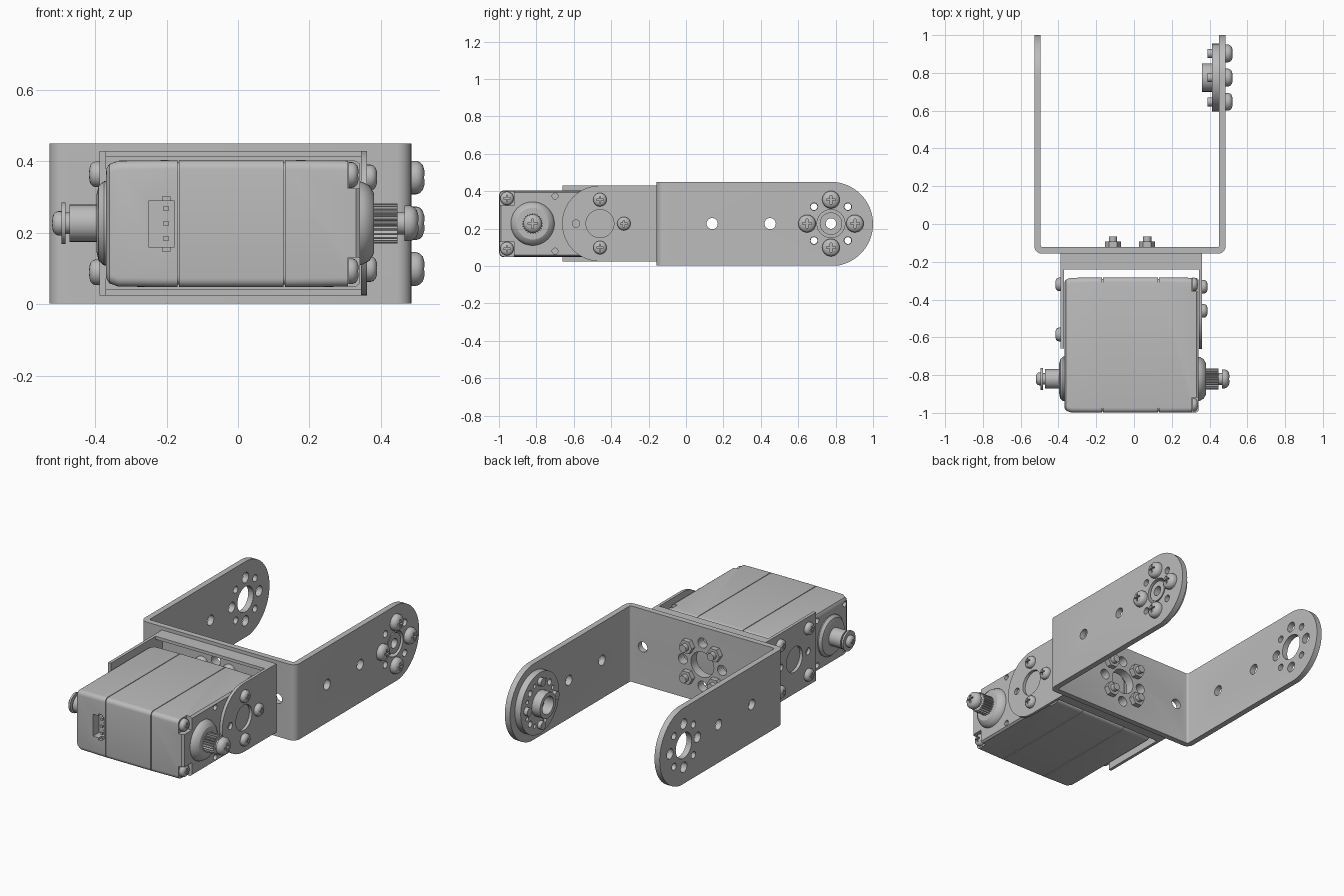
import bpy, bmesh
from math import cos, sin, pi, radians

if "Cube" in bpy.data.objects:
    bpy.data.objects.remove(bpy.data.objects["Cube"])

grey = bpy.data.materials.new("plain_grey")
grey.use_nodes = True
GREY = (0.5, 0.5, 0.5, 1)
grey.diffuse_color = GREY
grey.node_tree.nodes["Principled BSDF"].inputs["Base Color"].default_value = GREY

MID = 0.227          # height of the centre line
CX = -0.021          # middle of the large bracket
HORN = (0.775, MID)  # horn axis (y, z)
SHAFT = (-0.82, MID)  # servo axis (y, z)
MOUNT = (-0.46, MID)  # small bracket hole pattern (y, z)


def place(axis, u, v, w):
    return {"X": (w, u, v), "Y": (u, w, v), "Z": (u, v, w)}[axis]


def skin(name, rings):
    """Join equal-length rings of points with quads and cap both ends."""
    bm = bmesh.new()
    rows = [[bm.verts.new(p) for p in ring] for ring in rings]
    n = len(rows[0])
    for a, b in zip(rows, rows[1:]):
        for i in range(n):
            j = (i + 1) % n
            bm.faces.new((a[i], a[j], b[j], b[i]))
    bm.faces.new(rows[0])
    bm.faces.new(rows[-1])
    bmesh.ops.recalc_face_normals(bm, faces=bm.faces)
    mesh = bpy.data.meshes.new(name)
    bm.to_mesh(mesh)
    bm.free()
    return add(name, mesh)


def add(name, mesh):
    if not mesh.materials:
        mesh.materials.append(grey)
    ob = bpy.data.objects.new(name, mesh)
    bpy.context.collection.objects.link(ob)
    smooth(mesh)
    return ob


def smooth(mesh):
    mesh.shade_smooth()
    mesh.set_sharp_from_angle(angle=radians(30))


def prism(name, pts, axis, lo, hi):
    return skin(name, [[place(axis, u, v, w) for u, v in pts] for w in (lo, hi)])


def box(name, x, y, z):
    return prism(name, [(x[0], y[0]), (x[1], y[0]), (x[1], y[1]), (x[0], y[1])], "Z", *z)


def arc(c, r, a0, a1, n):
    return [(c[0] + r * cos(radians(a0 + (a1 - a0) * i / n)),
             c[1] + r * sin(radians(a0 + (a1 - a0) * i / n))) for i in range(n + 1)]


def circle(c, r, n=32):
    return arc(c, r, 0, 360, n)[:-1]


def lathe(name, profile, axis, c, n=32):
    """Profile of (radius, position along the axis)."""
    return skin(name, [[place(axis, u, v, w) for u, v in circle(c, r, n)] for r, w in profile])


def rod(name, axis, c, r, lo, hi, n=32):
    return lathe(name, [(r, lo), (r, hi)], axis, c, n)


def boolean(ob, cutters, mode="DIFFERENCE"):
    for cutter in cutters:
        cutter.hide_render = True
        mod = ob.modifiers.new("cut", "BOOLEAN")
        mod.operation, mod.object, mod.solver = mode, cutter, "EXACT"
    bpy.context.view_layer.update()
    deps = bpy.context.evaluated_depsgraph_get()
    mesh = bpy.data.meshes.new_from_object(ob.evaluated_get(deps))
    ob.modifiers.clear()
    ob.data = mesh
    smooth(mesh)
    for cutter in cutters:
        bpy.data.objects.remove(cutter)
    return ob


def around(c, r, start, n=4):
    return [(c[0] + r * cos(radians(start + 360 * i / n)),
             c[1] + r * sin(radians(start + 360 * i / n))) for i in range(n)]


def holes(axis, lo, hi, spots):
    return [rod("hole", axis, c, r, lo, hi, 24) for c, r in spots]


def pattern(c):
    """Large hole with four medium holes and four small ones."""
    return ([(c, 0.075)] + [(p, 0.03) for p in around(c, 0.128, 0)]
            + [(p, 0.02) for p in around(c, 0.128, 45)])


# Master screw head with a cross recess, reused for every screw
master = lathe("screw_head", [(1, 0), (1, .3), (.92, .52), (.75, .68), (.45, .78), (.1, .8)], "Z", (0, 0), 24)
boolean(master, [box("slot", (-.5, .5), (-.1, .1), (.45, 1)), box("slot", (-.1, .1), (-.5, .5), (.45, 1))])
HEAD = master.data
bpy.data.objects.remove(master)
TURN = {"+X": (0, pi / 2, 0), "-X": (0, -pi / 2, 0), "-Y": (pi / 2, 0, 0)}


def screw(name, facing, c, r, base):
    ob = add(name, HEAD)
    ob.location = place(facing[1], c[0], c[1], base)
    ob.rotation_euler = TURN[facing]
    ob.scale = (r, r, r)


# Large bracket: bent U strip with rounded ends
L, R, BACK, T = -0.528, 0.485, -0.157, 0.034
outer = arc((L + .04, BACK + .04), .04, 180, 270, 6) + arc((R - .04, BACK + .04), .04, 270, 360, 6)
inner = arc((R - .045, BACK + .045), .011, 360, 270, 4) + arc((L + .045, BACK + .045), .011, 270, 180, 4)
large = prism("large_bracket", [(L, 1)] + outer + [(R, 1), (R - T, 1)] + inner + [(L + T, 1)], "Z", 0.002, 0.45)
shape = [(-0.3, -0.02), (-0.3, 0.5), (0.5, 0.5), (0.5, 0.45), (0.775, 0.45)]
shape += arc((0.775, 0.225), 0.225, 90, -90, 32) + [(0.5, 0), (0.5, -0.02)]
boolean(large, [prism("trim", shape, "X", -1, 1)], "INTERSECT")
boolean(large, holes("X", -1, 1, [((0.14, MID), .03), ((0.45, MID), .03)])
        + holes("X", -1, 0, pattern(HORN)) + holes("X", 0, 1, pattern(HORN))
        + holes("Y", -0.3, 0, pattern((CX, MID)) + [((CX - .39, MID), .03), ((CX + .39, MID), .03)]))

# Servo horn on the inside of the left arm
horn = lathe("servo_horn", [(.075, .36), (.075, .413), (.18, .413), (.18, R - T)], "X", HORN, 48)
boolean(horn, [rod("bore", "X", HORN, .052, .3, .42)] + holes("X", .42, .6, [(HORN, .028)])
        + holes("X", .3, .6, [(p, .018) for p in around(HORN, .128, 45)]
                + [(p, .012) for a in (22.5, 67.5) for p in around(HORN, .128, a)]))
collar = rod("horn_collar", "X", HORN, .06, .43, R - .005)
boolean(collar, holes("X", .3, .6, [(HORN, .028)]))
for p in around(HORN, .128, 0):
    screw("horn_screw", "+X", p, .047, R)
    rod("horn_screw_tip", "X", p, .024, .39, R, 16)

# Small bracket: shallow tray with one rounded and one square side arm
X0, X1, Z0, Z1, S = -0.388, 0.361, 0.025, 0.43, 0.018
web = box("small_bracket_web", (X0, X1), (BACK - .02, BACK), (Z0, Z1))
boolean(web, holes("Y", -0.3, 0, pattern((CX, MID))))
box("small_bracket_upper_flange", (X0, X1), (-.242, BACK), (Z1 - S, Z1))
box("small_bracket_lower_flange", (X0, X1), (-.242, BACK), (Z0, Z0 + S))
side = [(BACK, Z0), (BACK, Z1)] + arc((MOUNT[0], (Z0 + Z1) / 2), (Z1 - Z0) / 2, 90, 270, 32)
left_arm = prism("small_bracket_left_arm", side, "X", X1 - S + .001, X1)
boolean(left_arm, holes("X", .3, .4, [(MOUNT, .075), ((-.588, MID), .02)]))
right_arm = box("small_bracket_right_arm", (X0, X0 + S), (-.66, BACK), (Z0, Z1))
boolean(right_arm, holes("X", -.5, -.3, [(MOUNT, .075), ((-.588, MID), .02), ((-.332, MID), .02)]))
for p in around(MOUNT, .128, -90, 4)[:3]:
    screw("left_arm_screw", "+X", p, .036, X1)
for y in (-.32, -.585):
    for dz in (-.137, .137):
        screw("right_arm_screw", "-X", (y, MID + dz), .036, X0)

# Bolts joining the two brackets
for p in around((CX, MID), .128, 45):
    screw("joint_bolt_head", "-Y", p, .04, BACK - .02)
    rod("joint_bolt", "Y", p, .022, BACK - .02, -.067, 16)
    rod("joint_nut", "Y", p, .042, BACK + T, -.093, 6)


# Servo case: rounded box with a chamfered end and two seams
def section(x, inset, r=.025):
    y0, y1, z0, z1 = -1 + inset, -.282 - inset, .047 + inset, .405 - inset
    pts = []
    for i, c in enumerate([(y1 - r, z1 - r), (y0 + r, z1 - r), (y0 + r, z0 + r), (y1 - r, z0 + r)]):
        pts += arc(c, r, 90 * i, 90 * i + 90, 5)
    return [(x, y, z) for y, z in pts]


steps = [(-.369, .026), (-.36, .012), (-.335, .003)]
for seam in (-.167, .13):
    steps += [(seam - .002, .001), (seam - .002, .008), (seam + .002, .008), (seam + .002, .001)]
steps += [(.33, .003), (.342, .012)]
case = skin("servo_case", [section(x, d) for x, d in steps])
corners = [(y, z) for y in (-.957, -.32) for z in (.093, .362)]
cuts = []
for y, z in corners:
    dy, dz = (-.1 if y < -.6 else .1), (-.1 if z < MID else .1)
    ys, zs = sorted((y - dy * .38, y + dy)), sorted((z - dz * .38, z + dz))
    cuts.append(box("notch", (.308, .5), ys, zs))
cuts += [box("socket", (-.25, -.178), (-1.1, -.94), (.16, .29)),
         box("key_slot", (-.212, -.19), (-1.1, -.97), (.148, .302))]
cuts += holes("X", .32, .5, [((-.70, .08), .016), ((-.70, .374), .016)])
cuts += holes("X", -.5, -.35, [((y, z), .016) for y in (-.957, -.70) for z in (.095, .36)])
boolean(case, cuts)
for p in corners:
    screw("case_screw", "+X", p, .036, .309)
for dz in (-.042, 0, .042):
    box("connector_pin", (-.208, -.194), (-.99, -.93), (MID - .007 + dz, MID + .007 + dz))

# Output side: boss, splined shaft and screw
lathe("output_boss", [(.118, .335), (.115, .35), (.105, .368), (.085, .38), (.06, .38)], "X", SHAFT, 48)
teeth = [around(SHAFT, .056 if i % 4 < 2 else .047, i * 360 / 96, 1)[0] for i in range(96)]
prism("splined_shaft", teeth, "X", .378, .447)
rod("output_screw_neck", "X", SHAFT, .032, .44, .47, 20)
screw("output_screw", "+X", SHAFT, .05, .466)

# Idler side: boss, pin, washer and screw
lathe("idler_boss", [(.118, -.36), (.118, -.375), (.105, -.39), (.08, -.396)], "X", SHAFT, 48)
rod("idler_pin", "X", SHAFT, .052, -.472, -.39)
rod("idler_screw_neck", "X", SHAFT, .03, -.495, -.47, 20)
rod("idler_washer", "X", SHAFT, .058, -.494, -.483)
screw("idler_screw", "-X", SHAFT, .034, -.493)
